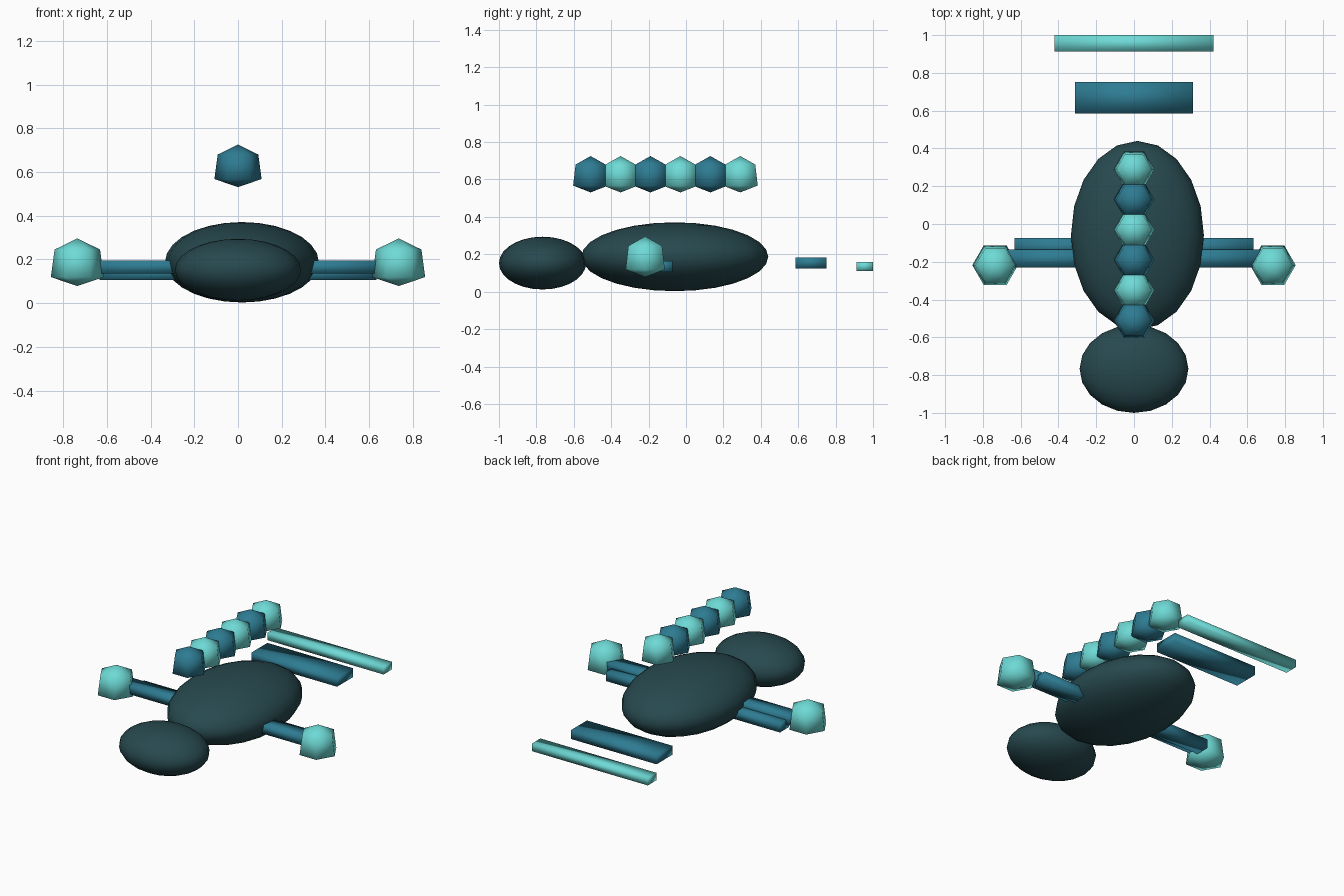
import bpy, bmesh, math

if "Cube" in bpy.data.objects:
    bpy.data.objects.remove(bpy.data.objects["Cube"])


def material(name, rgb):
    m = bpy.data.materials.new(name)
    m.diffuse_color = (*rgb, 1)
    m.use_nodes = True
    m.node_tree.nodes["Principled BSDF"].inputs["Base Color"].default_value = m.diffuse_color
    return m


DARK = material("dark slate", (0.020, 0.066, 0.077))
BLUE = material("deep teal blue", (0.027, 0.200, 0.290))
AQUA = material("light aqua", (0.155, 0.700, 0.670))


def finish(name, bm, mat):
    bmesh.ops.recalc_face_normals(bm, faces=bm.faces)
    for f in bm.faces:
        f.smooth = True
    me = bpy.data.meshes.new(name)
    bm.to_mesh(me)
    bm.free()
    me.materials.append(mat)
    ob = bpy.data.objects.new(name, me)
    bpy.context.collection.objects.link(ob)
    return ob


def ellipsoid(name, centre, radii, mat):
    bm = bmesh.new()
    bmesh.ops.create_uvsphere(bm, u_segments=20, v_segments=14, radius=1)
    bmesh.ops.scale(bm, vec=radii, verts=bm.verts)
    bmesh.ops.translate(bm, vec=centre, verts=bm.verts)
    return finish(name, bm, mat)


def bar(name, lo, hi, mat):
    bm = bmesh.new()
    bmesh.ops.create_cube(bm, size=1)
    bmesh.ops.scale(bm, vec=[b - a for a, b in zip(lo, hi)], verts=bm.verts)
    bmesh.ops.translate(bm, vec=[(a + b) / 2 for a, b in zip(lo, hi)], verts=bm.verts)
    return finish(name, bm, mat)


def gem(name, centre, size, mat):
    """Six-sided gem: two rings, the lower one wider, closed by two points."""
    cx, cy, cz = centre
    bm = bmesh.new()
    top = bm.verts.new((cx, cy, cz + 0.90 * size))
    bottom = bm.verts.new((cx, cy, cz - 0.90 * size))
    rings = []
    for r, h in ((0.86, 0.48), (1.0, -0.56)):
        rings.append([bm.verts.new((cx + r * size * math.cos(i * math.pi / 3),
                                    cy + r * size * math.sin(i * math.pi / 3),
                                    cz + h * size)) for i in range(6)])
    up, low = rings
    for i in range(6):
        j = (i + 1) % 6
        bm.faces.new((top, up[i], up[j]))
        bm.faces.new((up[i], low[i], low[j], up[j]))
        bm.faces.new((low[i], bottom, low[j]))
    return finish(name, bm, mat)


# Body and head
ellipsoid("body", (0.018, -0.06, 0.187), (0.352, 0.50, 0.184), DARK)
ellipsoid("head", (0, -0.767, 0.153), (0.288, 0.233, 0.141), DARK)

# Row of floating back gems, alternating colours
for i in range(6):
    gem(f"back_gem_{i + 1}", (0, -0.51 + 0.16 * i, 0.628), 0.108, AQUA if i % 2 else BLUE)

# Paired arm bars with a gem at each end
for side, s in (("left", -1), ("right", 1)):
    def span(a, b):
        return sorted((s * a, s * b))
    x0, x1 = span(0.10, 0.70)
    bar(f"{side}_upper_arm", (x0, -0.23, 0.135), (x1, -0.135, 0.195), BLUE)
    x0, x1 = span(0.10, 0.633)
    bar(f"{side}_lower_arm", (x0, -0.165, 0.105), (x1, -0.073, 0.165), BLUE)
    gem(f"{side}_hand_gem", (s * 0.735, -0.218, 0.187), 0.121, AQUA)

# Detached tail plates
bar("tail_plate", (-0.312, 0.585, 0.125), (0.312, 0.752, 0.183), BLUE)
bar("tail_tip", (-0.422, 0.912, 0.11), (0.422, 1.0, 0.16), AQUA)
